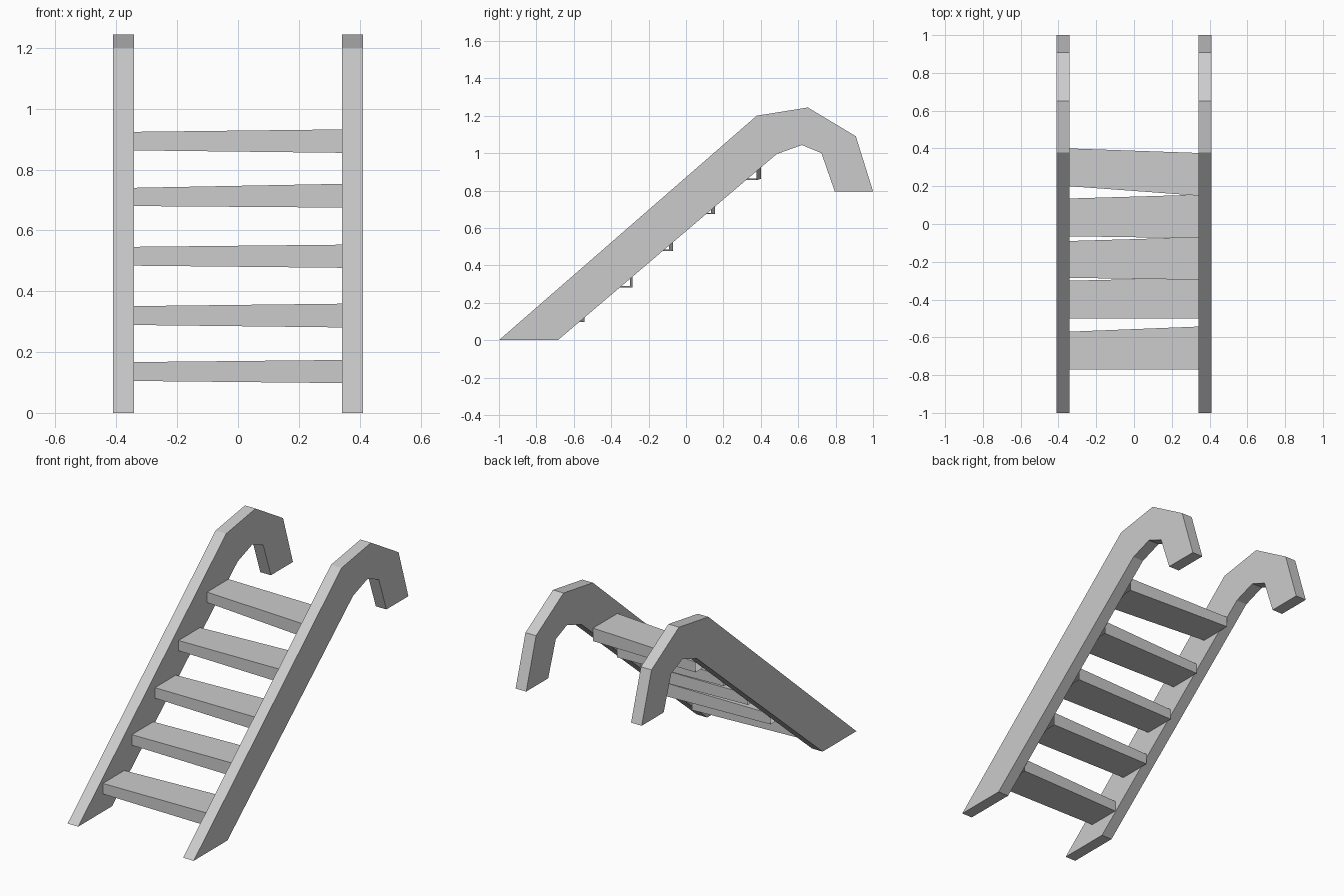
import bpy

if "Cube" in bpy.data.objects:
    bpy.data.objects.remove(bpy.data.objects["Cube"])


def make_object(name, verts, faces):
    mesh = bpy.data.meshes.new(name)
    mesh.from_pydata(verts, [], faces)
    mesh.update()
    obj = bpy.data.objects.new(name, mesh)
    bpy.context.collection.objects.link(obj)
    return obj


INNER, OUTER = 0.342, 0.411

# Hooked side rails: a (y, z) profile extruded along x
profile = [(-1, 0), (-0.685, 0), (0.485, 0.995), (0.62, 1.043), (0.724, 1.0),
           (0.795, 0.796), (1, 0.796), (0.908, 1.09), (0.652, 1.244), (0.378, 1.2)]
n = len(profile)
for name, x0, x1 in (("left_rail", -OUTER, -INNER), ("right_rail", INNER, OUTER)):
    verts = [(x, y, z) for x in (x0, x1) for y, z in profile]
    faces = [tuple(reversed(range(n))), tuple(range(n, 2 * n))]
    faces += [(i, (i + 1) % n, (i + 1) % n + n, i + n) for i in range(n)]
    make_object(name, verts, faces)

# Uneven hand-cut steps, open where they butt against the rails
# each end: (front y, back y, bottom z, top z), left then right
steps = [
    ((-0.77, -0.57, 0.105, 0.167), (-0.77, -0.543, 0.098, 0.174)),
    ((-0.50, -0.30, 0.289, 0.351), (-0.50, -0.285, 0.281, 0.359)),
    ((-0.285, -0.09, 0.484, 0.546), (-0.295, -0.07, 0.477, 0.553)),
    ((-0.065, 0.135, 0.680, 0.740), (-0.075, 0.155, 0.675, 0.753)),
    ((0.20, 0.40, 0.863, 0.924), (0.15, 0.376, 0.855, 0.932)),
]
for k, ends in enumerate(steps, 1):
    verts = []
    for x, (y0, y1, z0, z1) in zip((-INNER, INNER), ends):
        verts += [(x, y0, z0), (x, y1, z0), (x, y1, z1), (x, y0, z1)]
    faces = [(i, (i + 1) % 4, (i + 1) % 4 + 4, i + 4) for i in range(4)]
    # wind the sides so normals face outward
    make_object(f"step_{k}", verts, [tuple(reversed(f)) for f in faces])

# Consistent outward normals on the rails and steps
import bmesh
for obj in bpy.context.collection.objects:
    bm = bmesh.new()
    bm.from_mesh(obj.data)
    bmesh.ops.recalc_face_normals(bm, faces=bm.faces)
    bm.to_mesh(obj.data)
    bm.free()
